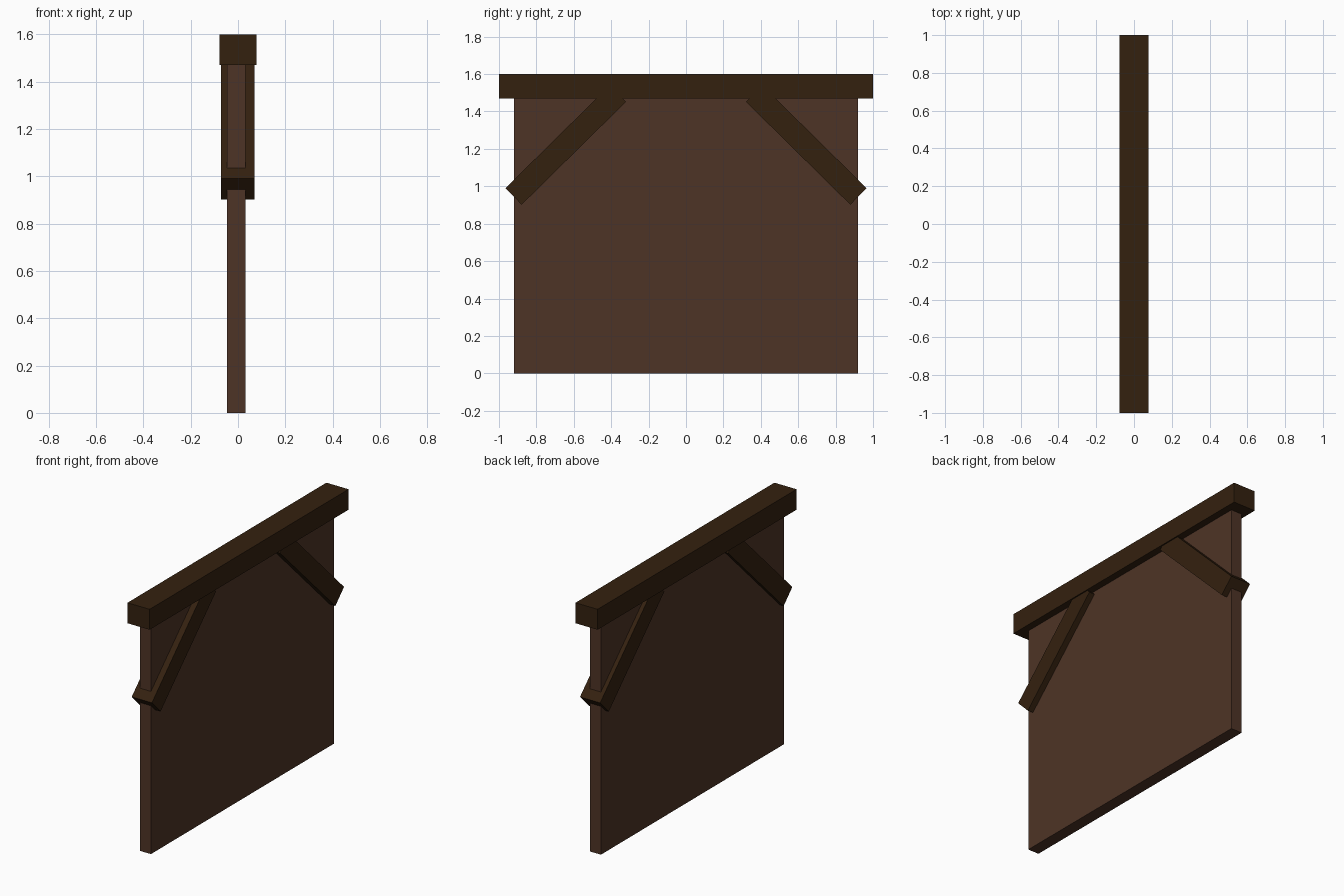
import bpy
import math

if "Cube" in bpy.data.objects:
    bpy.data.objects.remove(bpy.data.objects["Cube"])


def material(name, color):
    m = bpy.data.materials.new(name)
    m.diffuse_color = (*color, 1.0)
    m.use_nodes = True
    m.node_tree.nodes["Principled BSDF"].inputs["Base Color"].default_value = m.diffuse_color
    return m


dark_wood = material("dark wood", (0.034, 0.0150, 0.0048))
brown_wood = material("brown wood", (0.076, 0.034, 0.019))


def box(name, center, size, mat, tilt=0.0):
    """Box of the given size, tilted about the x axis."""
    bpy.ops.mesh.primitive_cube_add(size=1, location=center)
    ob = bpy.context.object
    ob.name = name
    ob.scale = size
    bpy.ops.object.transform_apply(location=False, rotation=False, scale=True)
    ob.rotation_euler.x = tilt
    ob.data.materials.append(mat)
    return ob


# Wall panel, slightly off centre in thickness
box("wall_panel", (-0.007, 0, 0.745), (0.077, 1.84, 1.49), brown_wood)

# Top beam
box("top_beam", (0, 0, 1.535), (0.156, 2.0, 0.13), dark_wood)

# Diagonal braces straddling the panel, upper ends buried in the beam
for side, label in ((-1, "front"), (1, "back")):
    box(label + "_brace", (-0.001, side * 0.643, 1.221),
        (0.142, 0.784, 0.124), dark_wood, -side * math.radians(44.6))
